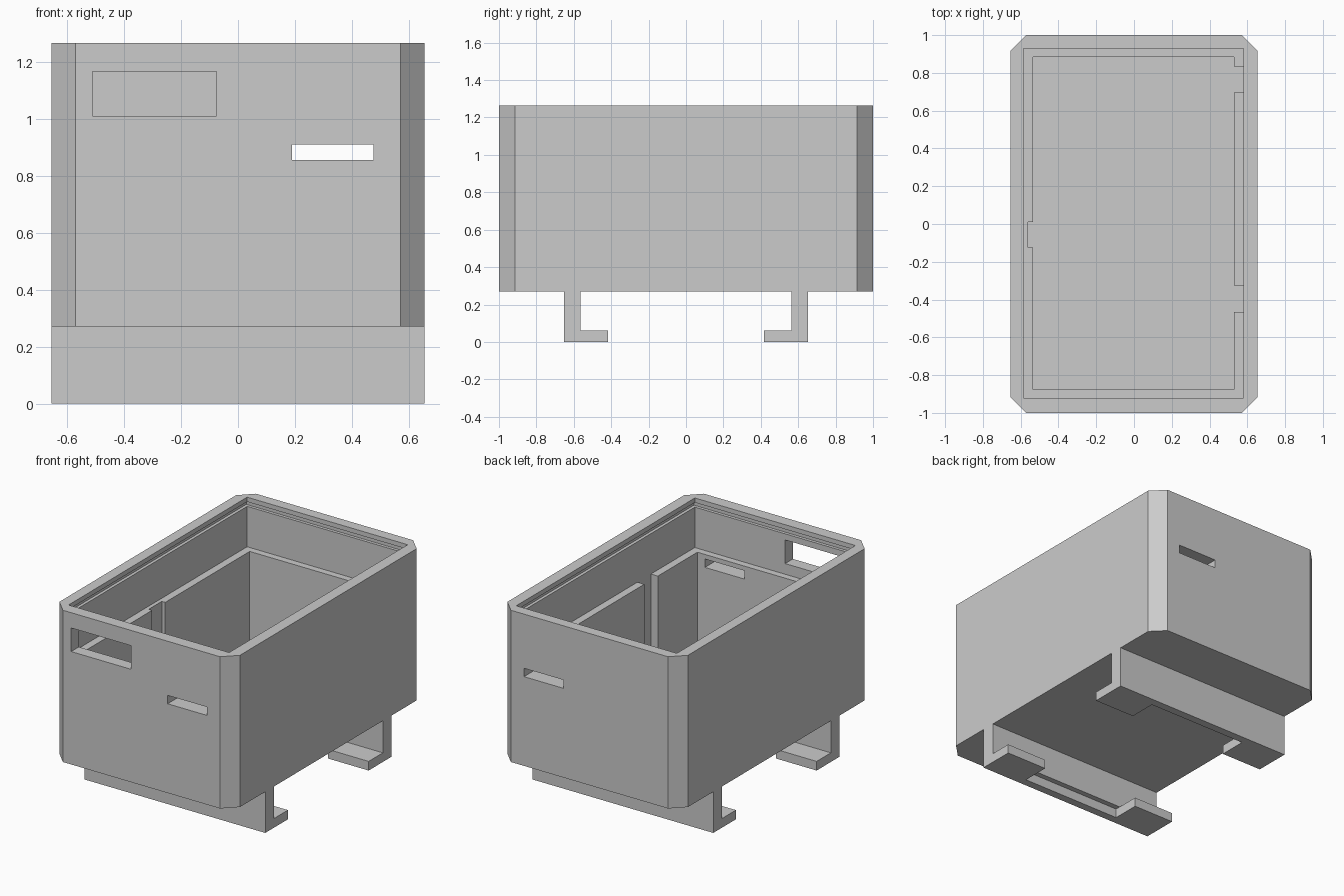
import bpy
import bmesh

cube = bpy.data.objects.get("Cube")
if cube:
    bpy.data.objects.remove(cube, do_unlink=True)

grey = bpy.data.materials.new("plain grey")
grey.use_nodes = True
grey.diffuse_color = (0.6, 0.6, 0.6, 1)
grey.node_tree.nodes["Principled BSDF"].inputs["Base Color"].default_value = (0.6, 0.6, 0.6, 1)


def prism(name, outline, low, high):
    """Extrude an x-y outline from z = low to z = high."""
    bm = bmesh.new()
    face = bm.faces.new([bm.verts.new((x, y, low)) for x, y in outline])
    top = bmesh.ops.extrude_face_region(bm, geom=[face])["geom"]
    for v in top:
        if isinstance(v, bmesh.types.BMVert):
            v.co.z = high
    bmesh.ops.recalc_face_normals(bm, faces=bm.faces)
    mesh = bpy.data.meshes.new(name)
    bm.to_mesh(mesh)
    bm.free()
    mesh.materials.append(grey)
    obj = bpy.data.objects.new(name, mesh)
    bpy.context.collection.objects.link(obj)
    return obj


def box(name, x, y, z):
    return prism(name, [(x[0], y[0]), (x[1], y[0]), (x[1], y[1]), (x[0], y[1])], *z)


def combine(target, tool, operation="DIFFERENCE"):
    """Apply a boolean and discard the tool object."""
    tool.hide_render = True
    mod = target.modifiers.new("cut", "BOOLEAN")
    mod.object, mod.operation, mod.solver = tool, operation, "EXACT"
    bpy.context.view_layer.objects.active = target
    bpy.ops.object.modifier_apply(modifier=mod.name)
    bpy.data.objects.remove(tool, do_unlink=True)


# Chamfered outer body
W, L, C = 0.655, 1.0, 0.085
BOTTOM, FLOOR, LEDGE, TOP = 0.27, 0.33, 0.94, 1.265
quarter = [(W, L - C), (W - C, L)]
outline = []
for sx, sy in ((1, 1), (-1, 1), (-1, -1), (1, -1)):
    corner = [(sx * x, sy * y) for x, y in quarter]
    outline += corner if sx * sy > 0 else corner[::-1]
body = prism("box_body", outline, BOTTOM, TOP)

# Lower cavity, wall notches, wider upper cavity and lid groove
cuts = [
    ((-0.535, 0.53), (-0.875, 0.885), (FLOOR, LEDGE + 0.1)),
    ((-0.56, -0.5), (-0.125, 0.01), (FLOOR, LEDGE + 0.1)),
    ((0.5, 0.58), (-0.465, -0.325), (FLOOR, LEDGE + 0.1)),
    ((0.5, 0.58), (0.695, 0.835), (FLOOR, LEDGE + 0.1)),
    ((-0.585, 0.58), (-0.92, 0.93), (LEDGE, TOP + 0.1)),
    ((-0.605, 0.60), (-0.94, 0.95), (1.205, 1.235)),
    # Front window and the slots through both end walls
    ((-0.51, -0.075), (-1.1, -0.8), (1.01, 1.165)),
    ((0.19, 0.475), (-1.1, -0.8), (0.855, 0.91)),
    ((0.19, 0.475), (0.8, 1.1), (0.855, 0.91)),
]
for cut in cuts:
    combine(body, box("cutter", *cut))

# L-shaped brackets with a relieved middle leaving a foot at each end
for name, s in (("front_bracket", -1), ("back_bracket", 1)):
    def span(a, b):
        return tuple(sorted((s * a, s * b)))
    bracket = box(name, (-W, W), span(0.418, 0.653), (0, BOTTOM))
    combine(bracket, box("cutter", (-W - 0.1, W + 0.1), span(0.3, 0.565), (0.06, BOTTOM + 0.1)))
    combine(bracket, box("cutter", (-0.36, 0.36), span(0.3, 0.6), (-0.1, 0.06)))
    combine(body, bracket, "UNION")
body.name = "box_with_brackets"
